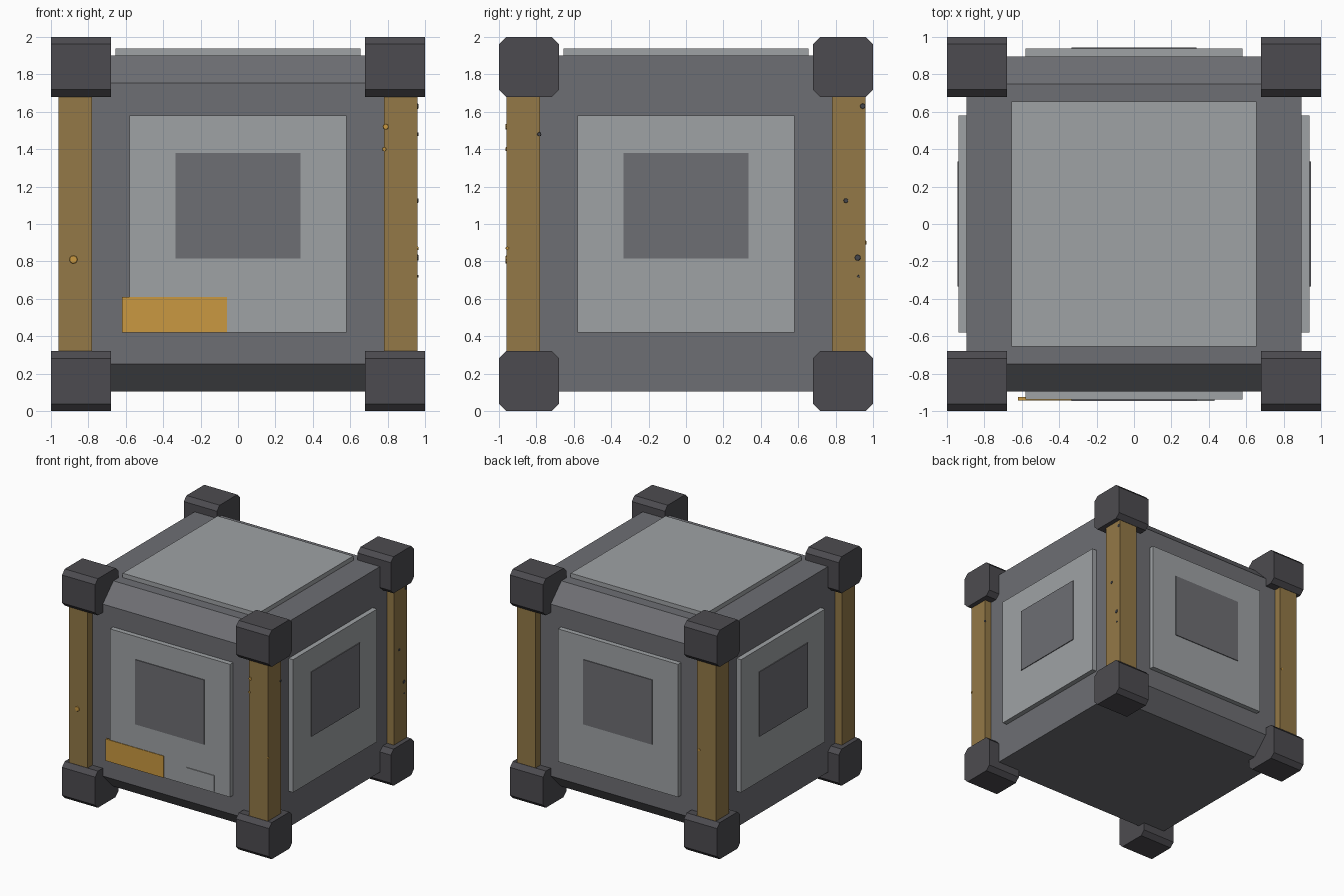
import bpy, bmesh, math
from mathutils import Matrix, Vector

if "Cube" in bpy.data.objects:
    bpy.data.objects.remove(bpy.data.objects["Cube"])


def material(name, rgb):
    m = bpy.data.materials.new(name)
    m.diffuse_color = (*rgb, 1.0)
    m.use_nodes = True
    m.node_tree.nodes["Principled BSDF"].inputs["Base Color"].default_value = m.diffuse_color
    return m


BODY = material("mid grey", (0.155, 0.157, 0.172))
PANEL = material("light grey", (0.345, 0.362, 0.375))
CORNER = material("dark grey", (0.073, 0.071, 0.080))
POST = material("tarnished brass", (0.292, 0.190, 0.063))
GOLD = material("orange", (0.590, 0.318, 0.052))
SPECK = material("dark speck", (0.060, 0.062, 0.072))


def finish(bm, name, mat):
    bmesh.ops.recalc_face_normals(bm, faces=bm.faces)
    me = bpy.data.meshes.new(name)
    bm.to_mesh(me)
    bm.free()
    me.materials.append(mat)
    ob = bpy.data.objects.new(name, me)
    bpy.context.collection.objects.link(ob)
    return ob


def box(name, lo, hi, mat, rot=0.0, chamfer=0.0):
    """Box from lo to hi, turned about z; chamfer cuts the edges along x."""
    bm = bmesh.new()
    bmesh.ops.create_cube(bm, size=1)
    lo, hi = Vector(lo), Vector(hi)
    for v in bm.verts:
        v.co = Vector([(lo[i] + hi[i]) / 2 + v.co[i] * (hi[i] - lo[i]) for i in range(3)])
    if chamfer:
        along_x = [e for e in bm.edges if abs(e.verts[0].co.x - e.verts[1].co.x) > 1e-4]
        bmesh.ops.bevel(bm, geom=along_x, offset=chamfer, segments=1, affect='EDGES')
    bm.transform(Matrix.Rotation(rot, 4, 'Z'))
    return finish(bm, name, mat)


def speck(name, pos, normal, r, mat):
    """Small flat disc on a post face."""
    bm = bmesh.new()
    bmesh.ops.create_cone(bm, cap_ends=True, segments=8, radius1=r, radius2=r * 0.8, depth=0.008)
    q = Vector(normal).to_track_quat('Z', 'Y').to_matrix().to_4x4()
    bm.transform(Matrix.Translation(pos) @ q)
    return finish(bm, name, mat)


# Main body, chamfered along its front and back edges
box("body", (-0.895, -0.895, 0.105), (0.895, 0.895, 1.9), BODY, chamfer=0.147)

# Corner blocks and corner posts
for sx, side in ((-1, "left"), (1, "right")):
    for sy, end in ((-1, "front"), (1, "back")):
        def span(a, b, s):
            return sorted((a * s, b * s))
        x0, x1 = span(0.68, 1.0, sx)
        y0, y1 = span(0.68, 1.0, sy)
        for z, level in ((0.0, "lower"), (1.68, "upper")):
            box(f"{level}_{end}_{side}_corner", (x0, y0, z), (x1, y1, z + 0.32), CORNER, chamfer=0.038)
        x0, x1 = span(0.78, 0.96, sx)
        y0, y1 = span(0.78, 0.96, sy)
        box(f"{end}_{side}_post", (x0, y0, 0.3), (x1, y1, 1.7), POST)

# Raised panel with a darker inset plate on each of the four sides
for i, side in enumerate(("front", "right", "back", "left")):
    a = i * math.pi / 2
    box(f"{side}_panel", (-0.58, -0.938, 0.42), (0.58, -0.88, 1.58), PANEL, rot=a)
    box(f"{side}_inset_plate", (-0.335, -0.945, 0.815), (0.335, -0.936, 1.38), BODY, rot=a)

# Lid panel
box("top_panel", (-0.655, -0.655, 1.88), (0.655, 0.655, 1.938), PANEL)

# Front label plates
box("orange_label", (-0.62, -0.943, 0.42), (-0.06, -0.925, 0.61), GOLD)
box("small_label", (0.16, -0.945, 0.43), (0.43, -0.936, 0.57), PANEL)

# Worn specks on the posts
F, R, B = (0, -1, 0), (1, 0, 0), (0, 1, 0)
for n, (pos, normal, r, mat) in enumerate((
    ((-0.88, -0.96, 0.81), F, 0.025, GOLD),
    ((0.79, -0.96, 1.52), F, 0.017, GOLD),
    ((0.782, -0.96, 1.40), F, 0.012, GOLD),
    ((0.96, -0.955, 0.87), R, 0.01, GOLD),
    ((-0.80, 0.96, 0.90), B, 0.012, GOLD),
    ((0.96, 0.945, 1.63), R, 0.016, SPECK),
    ((0.96, 0.855, 1.125), R, 0.014, SPECK),
    ((0.96, 0.918, 0.82), R, 0.018, SPECK),
    ((0.96, 0.922, 0.72), R, 0.008, SPECK),
    ((0.96, -0.785, 1.48), R, 0.012, SPECK),
)):
    speck(f"post_speck_{n + 1}", pos, normal, r, mat)
